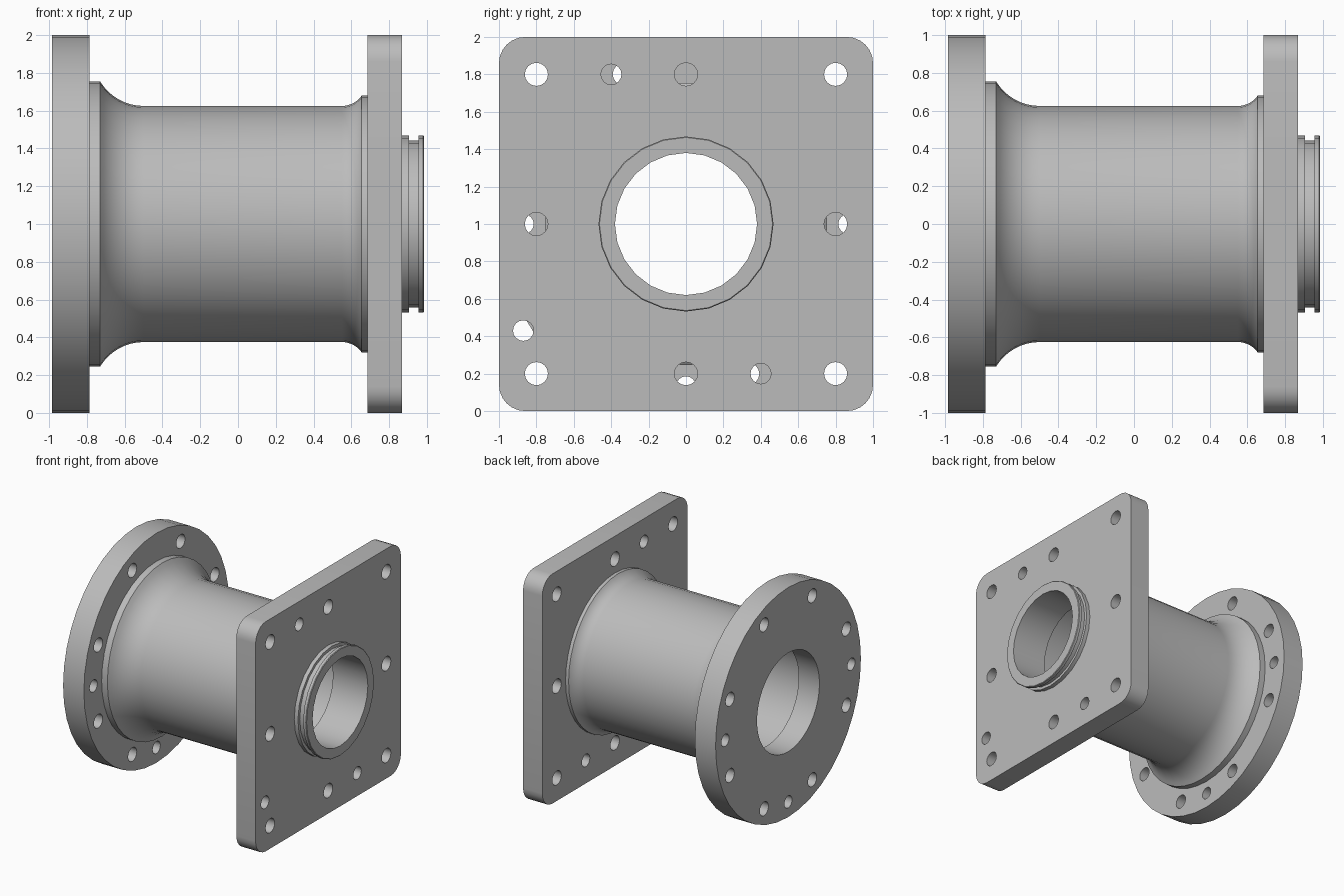
import bpy, bmesh, math
from mathutils import Matrix, Vector

if "Cube" in bpy.data.objects:
    bpy.data.objects.remove(bpy.data.objects["Cube"])

AXIS_Z = 1.0
steel = bpy.data.materials.new("plain_grey")
steel.use_nodes = True
GREY = (0.5, 0.5, 0.5, 1)
steel.diffuse_color = GREY
steel.node_tree.nodes["Principled BSDF"].inputs["Base Color"].default_value = GREY


def make_object(name, bm):
    bmesh.ops.recalc_face_normals(bm, faces=bm.faces)
    mesh = bpy.data.meshes.new(name)
    bm.to_mesh(mesh)
    bm.free()
    mesh.materials.append(steel)
    obj = bpy.data.objects.new(name, mesh)
    bpy.context.collection.objects.link(obj)
    return obj


def activate(obj):
    bpy.ops.object.select_all(action='DESELECT')
    obj.select_set(True)
    bpy.context.view_layer.objects.active = obj


def smooth(obj):
    activate(obj)
    bpy.ops.object.shade_smooth_by_angle(angle=math.radians(25))


def lathe(name, profile, sides):
    """Revolve a closed (x, radius) profile about the long axis."""
    bm = bmesh.new()
    rings = []
    for i in range(sides):
        a = math.tau * i / sides
        rings.append([bm.verts.new((x, r * math.sin(a), AXIS_Z + r * math.cos(a)))
                      for x, r in profile])
    n = len(profile)
    for i in range(sides):
        a, b = rings[i], rings[(i + 1) % sides]
        for j in range(n):
            k = (j + 1) % n
            bm.faces.new((a[j], a[k], b[k], b[j]))
    return make_object(name, bm)


def drill(obj, x, holes):
    """Cut round holes given as (y, z, radius, sides) through obj at x."""
    bm = bmesh.new()
    for y, z, r, sides in holes:
        place = Matrix.Translation((x, y, z)) @ Matrix.Rotation(math.pi / 2, 4, 'Y')
        bmesh.ops.create_cone(bm, cap_ends=True, segments=sides, radius1=r,
                              radius2=r, depth=0.5, matrix=place)
    cutter = make_object("hole_cutter", bm)
    cutter.hide_render = True
    mod = obj.modifiers.new("holes", 'BOOLEAN')
    mod.operation = 'DIFFERENCE'
    mod.solver = 'EXACT'
    mod.object = cutter
    activate(obj)
    bpy.ops.object.modifier_apply(modifier=mod.name)
    bpy.data.objects.remove(cutter)


def fillet(x_end, r_end, run, rise, side, steps=8):
    """Concave arc, tangent to the barrel at x_end, flaring towards side."""
    radius = (run * run + rise * rise) / (2 * rise)
    sweep = math.asin(run / radius)
    return [(x_end + side * radius * math.sin(sweep * i / steps),
             r_end + radius * (1 - math.cos(sweep * i / steps)))
            for i in range(steps + 1)]


# Round flange with its bolt circle and three extra smaller holes
flange = lathe("round_flange", [(-0.985, 0.43), (-0.985, 1), (-0.785, 1), (-0.785, 0.43)], 40)
angles = [(22.5 + 45 * i, 0.06) for i in range(8)] + [(a, 0.053) for a in (0, 180, 270)]
drill(flange, -0.885,
      [(0.867 * math.cos(math.radians(a)), AXIS_Z + 0.867 * math.sin(math.radians(a)), r, 16)
       for a, r in angles])
smooth(flange)

# Hollow barrel with a shoulder and a fillet at both ends
outer = [(-0.79, 0.755)]
outer += reversed(fillet(-0.5, 0.625, 0.23, 0.13, -1))
outer += fillet(0.55, 0.625, 0.105, 0.055, 1)
outer += [(0.69, 0.68)]
barrel = lathe("barrel", outer + [(0.69, 0.5), (-0.79, 0.5)], 40)
smooth(barrel)

# Square mounting plate with rounded corners
bm = bmesh.new()
bmesh.ops.create_cube(bm, size=2, matrix=Matrix.Translation((0.777, 0, AXIS_Z))
                      @ Matrix.Diagonal((0.0925, 1, 1, 1)))
corners = [e for e in bm.edges
           if abs((e.verts[0].co - e.verts[1].co).normalized().dot(Vector((1, 0, 0)))) > 0.9]
bmesh.ops.bevel(bm, geom=corners, offset=0.14, segments=6, profile=0.5, affect='EDGES')
plate = make_object("square_plate", bm)
bolts = [(y, AXIS_Z + z, 0.062, 16) for y in (-0.8, 0, 0.8) for z in (-0.8, 0, 0.8) if y or z]
pins = [(-0.4, 1.8, 0.055, 16), (0.4, 0.2, 0.055, 16), (-0.87, 0.43, 0.055, 16)]
drill(plate, 0.777, bolts + pins + [(0, AXIS_Z, 0.42, 24)])
smooth(plate)

# Grooved spigot passing through the plate
spigot = lathe("spigot", [(0.65, 0.38), (0.65, 0.51), (0.688, 0.51), (0.688, 0.468),
                          (0.905, 0.468), (0.905, 0.443), (0.955, 0.443), (0.955, 0.468),
                          (0.98, 0.468), (0.985, 0.463), (0.985, 0.38)], 24)
smooth(spigot)
